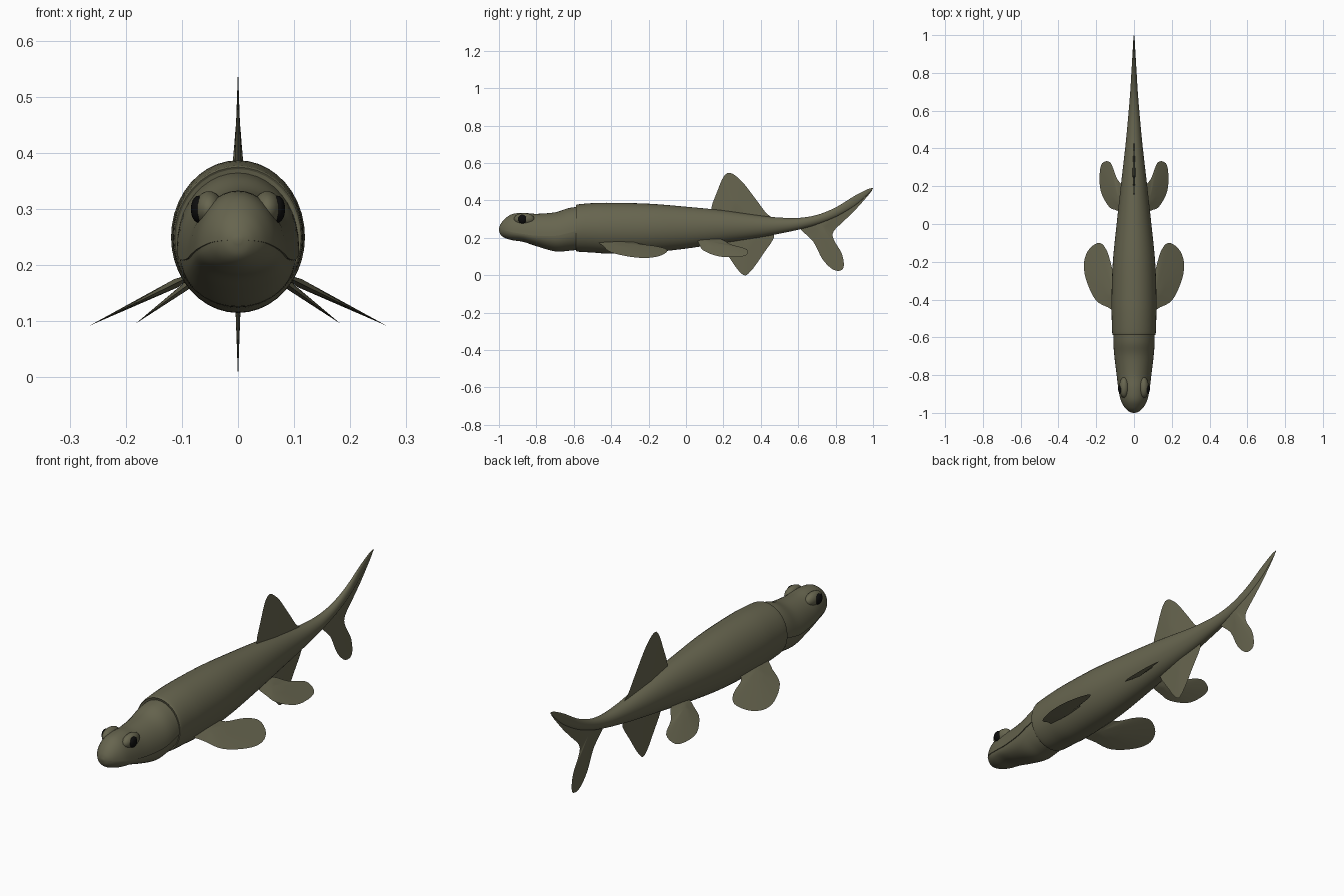
import bpy, bmesh, math
from mathutils import Vector

cube = bpy.data.objects.get("Cube")
if cube:
    bpy.data.objects.remove(cube)


def material(name, rgb):
    m = bpy.data.materials.new(name)
    m.use_nodes = True
    m.diffuse_color = (*rgb, 1)
    bsdf = m.node_tree.nodes["Principled BSDF"]
    bsdf.inputs["Base Color"].default_value = (*rgb, 1)
    bsdf.inputs["Roughness"].default_value = 0.7
    return m


OLIVE = material("olive skin", (0.135, 0.13, 0.078))
BLACK = material("black eye", (0.004, 0.004, 0.004))


def finish(bm, name, mat, angle=40):
    bmesh.ops.recalc_face_normals(bm, faces=bm.faces)
    mesh = bpy.data.meshes.new(name)
    bm.to_mesh(mesh)
    bm.free()
    ob = bpy.data.objects.new(name, mesh)
    bpy.context.scene.collection.objects.link(ob)
    mesh.materials.append(mat)
    bpy.ops.object.select_all(action="DESELECT")
    ob.select_set(True)
    bpy.context.view_layer.objects.active = ob
    bpy.ops.object.shade_smooth_by_angle(angle=math.radians(angle))
    return ob


def spline(a, b, c, d, t):
    return 0.5 * (2 * b + (c - a) * t + (2 * a - 5 * b + 4 * c - d) * t**2
                  + (3 * b - a - 3 * c + d) * t**3)


def smooth(points, steps, closed=False):
    """Run a smooth curve through the points."""
    pts = [Vector(p) for p in points]
    n = len(pts)
    at = (lambda i: pts[i % n]) if closed else (lambda i: pts[max(0, min(n - 1, i))])
    out = [spline(at(i - 1), at(i), at(i + 1), at(i + 2), k / steps)
           for i in range(n if closed else n - 1) for k in range(steps)]
    return out if closed else out + [pts[-1]]


def loft(name, stations, lower=1.0, steps=5, seg=20):
    """Skin rings of (y, bottom, middle, top, half width); the under half may be narrower."""
    bm = bmesh.new()
    rings = []
    for y, bottom, mid, top, half in smooth(stations, steps):
        ring = []
        for side, scale, height in ((0, 1, top - mid), (1, lower, mid - bottom)):
            for k in range(seg + 1 if lower < 1 else seg):
                a = math.pi * (side + k / seg)
                ring.append(bm.verts.new((half * scale * math.cos(a), y,
                                          mid + height * math.sin(a))))
        rings.append(ring)
    for r, s in zip(rings, rings[1:]):
        for k in range(len(r)):
            j = (k + 1) % len(r)
            bm.faces.new((r[k], r[j], s[j], s[k]))
    bm.faces.new(rings[0])
    bm.faces.new(rings[-1])
    return finish(bm, name, OLIVE)


def fin(name, outline, root, place, across, thick):
    """Thin blade, thickest at its root and sharp at the rim."""
    bm = bmesh.new()
    rim = smooth(outline, 4, closed=True)
    root = Vector(root)
    across = Vector(across).normalized()
    edge = [bm.verts.new(place(p)) for p in rim]
    for sign in (1, -1):
        prev = edge
        for s in (0.7, 0.35):
            ring = [bm.verts.new(place(root.lerp(p, s)) + across * sign * thick * (1 - s))
                    for p in rim]
            for k in range(len(rim)):
                j = (k + 1) % len(rim)
                bm.faces.new((prev[k], prev[j], ring[j], ring[k]))
            prev = ring
        tip = bm.verts.new(place(root) + across * sign * thick)
        for k in range(len(rim)):
            bm.faces.new((prev[k], prev[(k + 1) % len(rim)], tip))
    return finish(bm, name, OLIVE)


def ball(name, centre, size, mat):
    bm = bmesh.new()
    bmesh.ops.create_uvsphere(bm, u_segments=20, v_segments=12, radius=1)
    bmesh.ops.scale(bm, vec=size, verts=bm.verts)
    bmesh.ops.translate(bm, vec=centre, verts=bm.verts)
    return finish(bm, name, mat)


# Trunk, running up into the upper tail lobe, with a raised collar at the gills
loft("trunk", [
    (-0.585, 0.133, 0.25, 0.371, 0.109), (-0.58, 0.126, 0.25, 0.378, 0.115),
    (-0.5, 0.121, 0.25, 0.385, 0.118), (-0.4, 0.115, 0.25, 0.387, 0.119),
    (-0.2, 0.121, 0.25, 0.382, 0.112), (0, 0.142, 0.255, 0.366, 0.092),
    (0.2, 0.172, 0.26, 0.346, 0.07), (0.4, 0.203, 0.262, 0.318, 0.047),
    (0.5, 0.222, 0.266, 0.308, 0.037), (0.6, 0.243, 0.275, 0.306, 0.028),
    (0.7, 0.27, 0.297, 0.322, 0.02), (0.8, 0.31, 0.335, 0.362, 0.014),
    (0.9, 0.37, 0.395, 0.423, 0.008), (0.97, 0.43, 0.445, 0.459, 0.004),
    (1.0, 0.462, 0.464, 0.466, 0.001)])

# Head, whose narrower under half leaves a lip along the mouth
loft("head", [
    (-1.0, 0.24, 0.245, 0.25, 0.006), (-0.992, 0.217, 0.244, 0.272, 0.027),
    (-0.97, 0.2, 0.24, 0.3, 0.05), (-0.93, 0.187, 0.23, 0.326, 0.071),
    (-0.87, 0.178, 0.22, 0.333, 0.083), (-0.8, 0.155, 0.211, 0.328, 0.092),
    (-0.7, 0.127, 0.21, 0.336, 0.104), (-0.63, 0.13, 0.225, 0.358, 0.109),
    (-0.57, 0.137, 0.24, 0.366, 0.108)], lower=0.96)

# Brows and eyes
for side, x in (("left", 1), ("right", -1)):
    ball(side + "_brow", (x * 0.052, -0.865, 0.3), (0.026, 0.055, 0.032), OLIVE)
    ball(side + "_eye", (x * 0.071, -0.875, 0.3), (0.013, 0.024, 0.024), BLACK)

# Upright fins on the centre line, outlined as (y, z)
upright = lambda p: Vector((0, p.x, p.y))
fin("dorsal_fin", [(0.14, 0.32), (0.17, 0.455), (0.22, 0.546), (0.29, 0.51), (0.37, 0.41),
                   (0.43, 0.33), (0.475, 0.29), (0.3, 0.28)],
    (0.27, 0.33), upright, (1, 0, 0), 0.008)
fin("anal_fin", [(0.18, 0.2), (0.245, 0.075), (0.305, 0.002), (0.345, 0.02), (0.41, 0.11),
                 (0.47, 0.22), (0.33, 0.25)],
    (0.33, 0.19), upright, (1, 0, 0), 0.007)
fin("tail_fin", [(0.6, 0.27), (0.68, 0.18), (0.73, 0.085), (0.79, 0.028), (0.84, 0.035),
                 (0.835, 0.11), (0.79, 0.19), (0.79, 0.235), (0.85, 0.295), (0.92, 0.365),
                 (0.997, 0.464), (0.85, 0.385), (0.72, 0.315)],
    (0.72, 0.27), upright, (1, 0, 0), 0.008)

# Paired fins, outlined from above as (x, y) and sloping down outwards
pectoral = [(0.08, -0.46), (0.14, -0.44), (0.205, -0.4), (0.255, -0.29), (0.264, -0.2),
            (0.235, -0.13), (0.18, -0.1), (0.14, -0.15), (0.11, -0.25), (0.07, -0.3)]
pelvic = [(0.05, 0.07), (0.1, 0.075), (0.135, 0.095), (0.175, 0.17), (0.182, 0.26),
          (0.168, 0.322), (0.125, 0.325), (0.09, 0.24), (0.05, 0.18)]
for name, outline, root, z, slope in (
        ("pectoral_fin", pectoral, (0.11, -0.36), 0.222, 0.49),
        ("pelvic_fin", pelvic, (0.08, 0.13), 0.231, 0.74)):
    for side, sx in (("left", 1), ("right", -1)):
        fin(side + "_" + name, outline, root,
            lambda p: Vector((sx * p.x, p.y, z - slope * p.x)),
            (sx * slope, 0, 1), 0.008)
